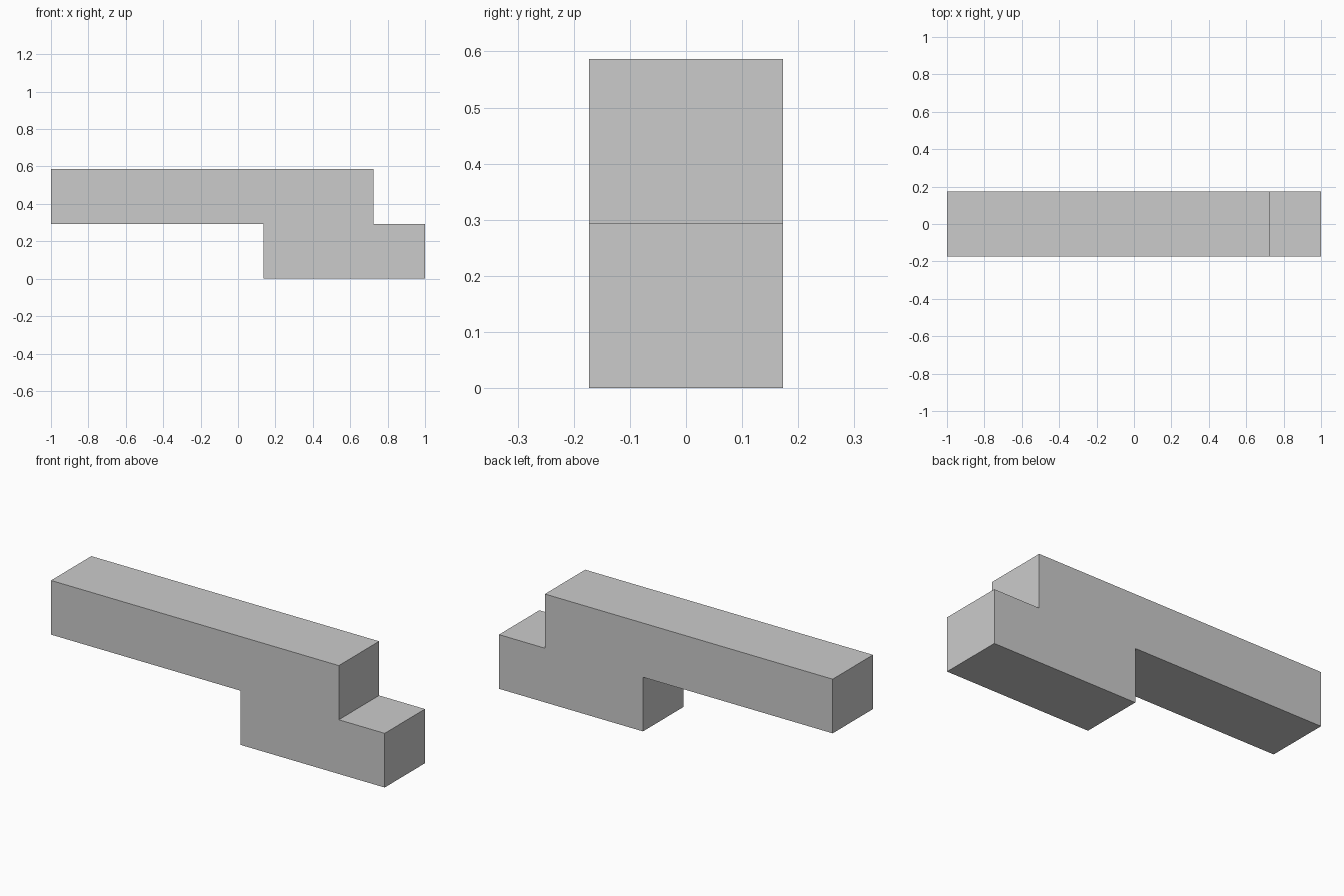
import bpy
import bmesh

if "Cube" in bpy.data.objects:
    bpy.data.objects.remove(bpy.data.objects["Cube"])

WIDTH = 0.345   # depth along y
STEP = 0.2935   # height of each layer

# Side profile (x, z): long upper bar overlapping a short lower bar
profile = [
    (-1.0, STEP), (0.137, STEP), (0.137, 0.0), (1.0, 0.0),
    (1.0, STEP), (0.725, STEP), (0.725, 2 * STEP), (-1.0, 2 * STEP),
]

# Extrude the profile through the full width
bm = bmesh.new()
face = bm.faces.new([bm.verts.new((x, -WIDTH / 2, z)) for x, z in profile])
result = bmesh.ops.extrude_face_region(bm, geom=[face])
back = [v for v in result["geom"] if isinstance(v, bmesh.types.BMVert)]
bmesh.ops.translate(bm, verts=back, vec=(0, WIDTH, 0))
bmesh.ops.recalc_face_normals(bm, faces=bm.faces)

mesh = bpy.data.meshes.new("stepped_block")
bm.to_mesh(mesh)
bm.free()
bpy.context.collection.objects.link(bpy.data.objects.new("stepped_block", mesh))
